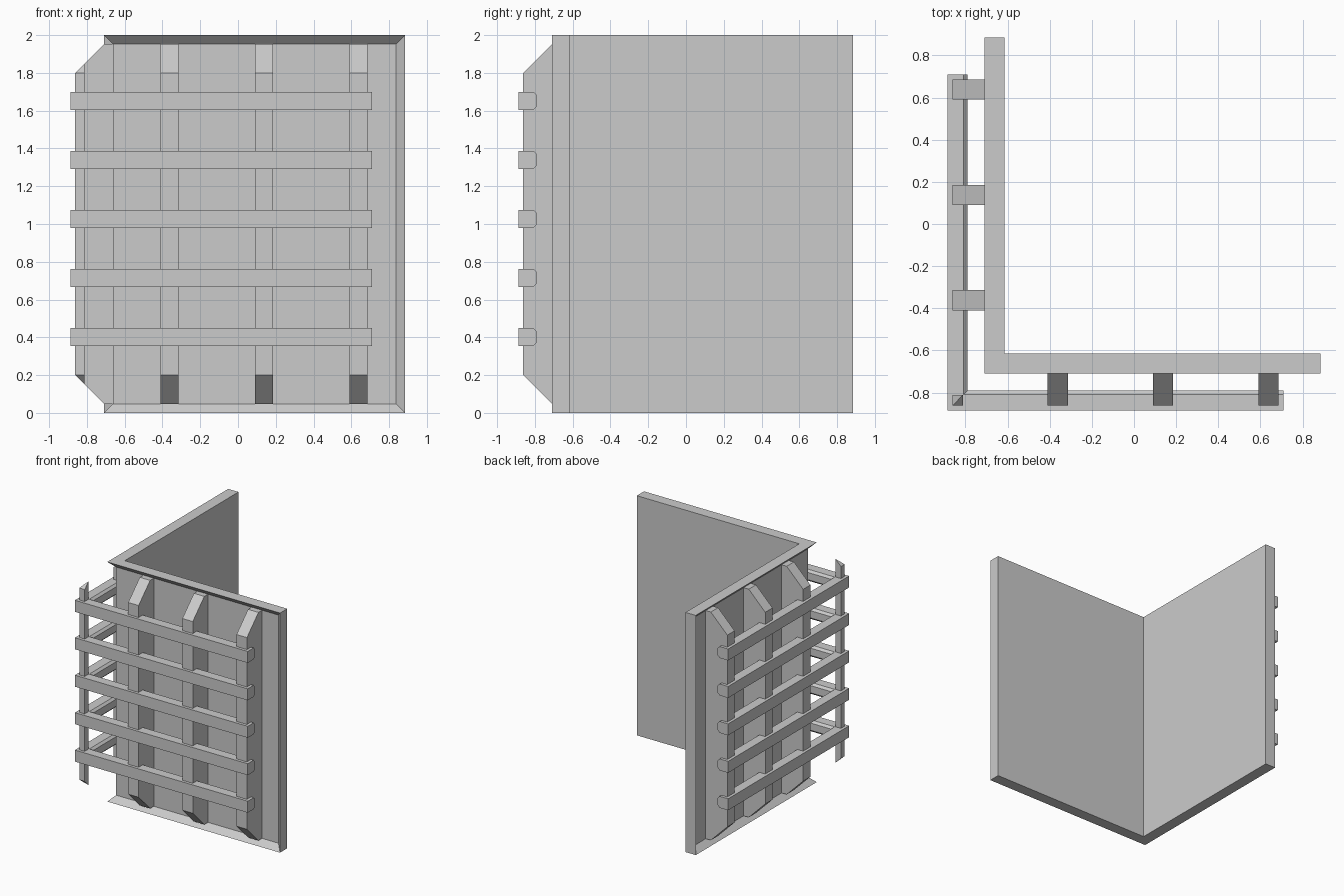
import bpy, bmesh

if "Cube" in bpy.data.objects:
    bpy.data.objects.remove(bpy.data.objects["Cube"])

def finish(name, bm):
    bmesh.ops.recalc_face_normals(bm, faces=bm.faces)
    me = bpy.data.meshes.new(name)
    bm.to_mesh(me)
    bm.free()
    ob = bpy.data.objects.new(name, me)
    bpy.context.collection.objects.link(ob)
    return ob

def loft(bm, rings):
    """Join closed rings of points and cap both ends."""
    vs = [[bm.verts.new(p) for p in r] for r in rings]
    n = len(vs[0])
    for a, b in zip(vs, vs[1:]):
        for i in range(n):
            bm.faces.new((a[i], a[(i + 1) % n], b[(i + 1) % n], b[i]))
    bm.faces.new(vs[0])
    bm.faces.new(vs[-1][::-1])

def corner_sweep(profile, end):
    """Sweep a (distance, z) profile round the mitred corner."""
    bm = bmesh.new()
    loft(bm, [[(d, end, z) for d, z in profile],
              [(d, d, z) for d, z in profile],
              [(end, d, z) for d, z in profile]])
    return bm

END, OUT, INN, RIM = 0.885, -0.71, -0.615, 0.048

# L-shaped wall with a recessed panel wrapping the outer corner
bm = corner_sweep([(OUT, 0), (OUT, 2), (INN, 2), (INN, 0)], END)
outer = [f for f in bm.faces
         if all(abs(v.co.x - OUT) < 1e-4 for v in f.verts)
         or all(abs(v.co.y - OUT) < 1e-4 for v in f.verts)]
bmesh.ops.recalc_face_normals(bm, faces=bm.faces)
bmesh.ops.inset_region(bm, faces=outer, thickness=RIM, depth=0, use_boundary=True)
for v in {v for f in outer for v in f.verts}:
    v.co.z = RIM if v.co.z < 1 else 2 - RIM
    v.co.x = OUT + RIM if v.co.x < 0 else END - RIM
    v.co.y = OUT + RIM if v.co.y < 0 else END - RIM
finish("corner_wall", bm)

# Upright posts with sloped ends, three on each outer face
FACE = -0.862
profile = [(FACE, 0.2), (OUT, RIM), (OUT + RIM, RIM),
           (OUT + RIM, 2 - RIM), (OUT, 2 - RIM), (FACE, 1.8)]
for i, c in enumerate((-0.362, 0.138, 0.638)):
    sides = (c - 0.048, c + 0.048)
    bm = bmesh.new()
    loft(bm, [[(s, d, z) for d, z in profile] for s in sides])
    finish(f"front_post_{i + 1}", bm)
    bm = bmesh.new()
    loft(bm, [[(d, s, z) for d, z in profile] for s in sides])
    finish(f"side_post_{i + 1}", bm)

# Slim corner post with mitred sloped ends
a, b = FACE, FACE + 0.05
bm = bmesh.new()
plan = [(a, a, 0), (b, a, 0), (b, b, 0.05), (a, b, 0)]
lo = [bm.verts.new((x, y, 0.2 - h)) for x, y, h in plan]
hi = [bm.verts.new((x, y, 1.8 + h)) for x, y, h in plan]
for i in range(4):
    j = (i + 1) % 4
    bm.faces.new((lo[i], lo[j], hi[j], hi[i]))
for q in (lo, hi):
    bm.faces.new((q[0], q[1], q[2]))
    bm.faces.new((q[0], q[2], q[3]))
finish("corner_post", bm)

# Horizontal slats wrapping the corner, chamfered on the inner edges
o, n, h, c = -0.886, -0.79, 0.048, 0.018
for i in range(5):
    z = 0.402 + i * 0.3125
    finish(f"slat_{i + 1}", corner_sweep(
        [(o, z - h), (n - c, z - h), (n, z - h + c),
         (n, z + h - c), (n - c, z + h), (o, z + h)], 0.71))
